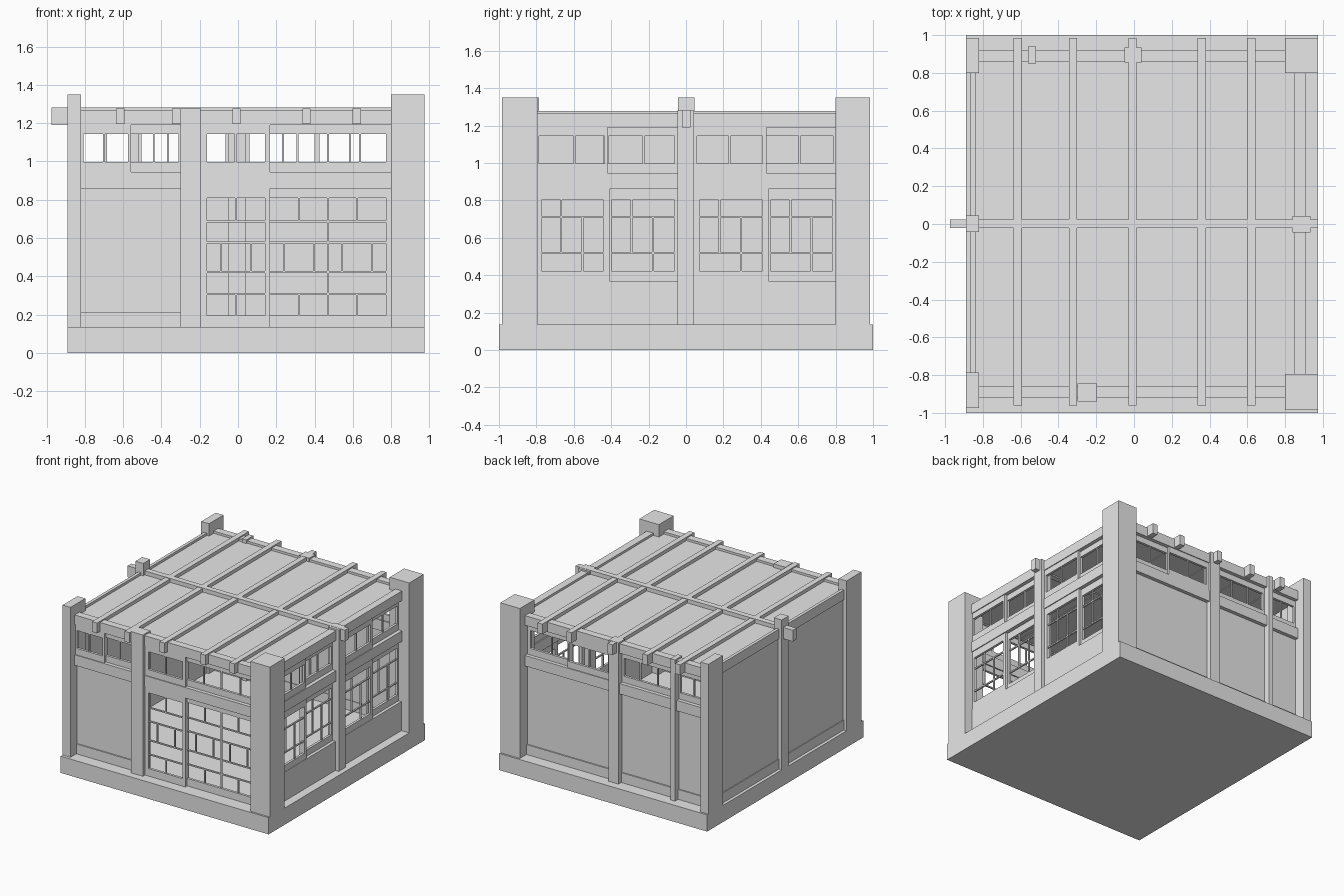
import bpy

cube = bpy.data.objects.get("Cube")
if cube:
    bpy.data.objects.remove(cube, do_unlink=True)

grey = bpy.data.materials.new("plain_grey")
grey.use_nodes = True
grey.diffuse_color = (0.8, 0.8, 0.8, 1)
grey.node_tree.nodes["Principled BSDF"].inputs["Base Color"].default_value = (0.8, 0.8, 0.8, 1)

FACES = [(0, 2, 3, 1), (4, 5, 7, 6), (0, 1, 5, 4), (2, 6, 7, 3), (0, 4, 6, 2), (1, 3, 7, 5)]


def build(name, boxes):
    """One object from a list of boxes given as (x range, y range, z range)."""
    verts, faces = [], []
    for xs, ys, zs in boxes:
        n = len(verts)
        verts += [(x, y, z) for x in sorted(xs) for y in sorted(ys) for z in sorted(zs)]
        faces += [[n + i for i in f] for f in FACES]
    mesh = bpy.data.meshes.new(name)
    mesh.from_pydata(verts, [], faces)
    mesh.materials.append(grey)
    obj = bpy.data.objects.new(name, mesh)
    bpy.context.collection.objects.link(obj)
    return obj


def on_wall(side, u, d, z):
    """Box along a wall: u runs along it, d is distance from the centre."""
    if side == "front":
        return u, (-d[0], -d[1]), z
    if side == "back":
        return u, d, z
    return d, u, z


def panel(name, side, outer, opening, d, bars):
    """Open frame with thin bars; bars are (u range, z range)."""
    (u0, u1, z0, z1), (a0, a1, b0, b1) = outer, opening
    parts = [((u0, a0), (z0, z1)), ((a1, u1), (z0, z1)),
             ((a0, a1), (z0, b0)), ((a0, a1), (b1, z1))]
    boxes = [on_wall(side, u, d, z) for u, z in parts]
    mid = (d[0] + d[1]) / 2
    boxes += [on_wall(side, u, (mid - 0.006, mid + 0.006), z) for u, z in bars]
    return build(name, boxes)


def upright(u, z0, z1):
    return (u - 0.005, u + 0.005), (z0, z1)


def rail(z, u0, u1):
    return (u0, u1), (z - 0.005, z + 0.005)


GROUND, HEAD, TRANSOM, TOP = 0.135, 0.86, 0.945, 1.19

# Base and roof
build("base", [((-0.89, 0.975), (-1, 1), (0, GROUND))])
build("roof_slab", [((-0.85, 0.87), (-0.88, 0.88), (1.2, 1.25))])

# Corner posts
for name, x, y in [("front_left", (0.8, 0.975), (-0.985, -0.795)),
                   ("back_left", (0.8, 0.975), (0.8, 0.985)),
                   ("front_right", (-0.89, -0.82), (-0.975, -0.785)),
                   ("back_right", (-0.89, -0.82), (0.8, 0.985))]:
    build(name + "_corner_post", [(x, y, (GROUND, 1.35))])

# Intermediate posts
build("front_post", [((-0.3, -0.195), (-0.94, -0.845), (GROUND, 1.28))])
build("back_middle_post", [((-0.05, 0.04), (0.855, 0.935), (GROUND, 1.28))])
build("back_thin_post", [((-0.56, -0.52), (0.85, 0.94), (GROUND, 1.28))])
build("left_middle_post", [((0.84, 0.935), (-0.045, 0.042), (GROUND, 1.28))])
build("right_middle_post", [((-0.89, -0.82), (-0.042, 0.045), (GROUND, 1.35))])

# Rafters and the long beam across them
for i, x in enumerate((-0.615, -0.323, -0.008, 0.358, 0.62)):
    build(f"rafter_{i + 1}", [((x - 0.022, x + 0.022), (-0.96, 0.985), (1.195, 1.278))])
build("ridge_beam", [((-0.975, 0.975), (-0.022, 0.024), (1.19, 1.282))])

# Top and middle beams of the three framed walls
for side, u, d in [("front", (-0.82, 0.8), (0.86, 0.92)),
                   ("back", (-0.82, 0.8), (0.86, 0.92)),
                   ("left", (-0.795, 0.8), (0.85, 0.91))]:
    build(side + "_top_beam", [on_wall(side, u, d, (TOP, 1.268))])
    build(side + "_middle_beam", [on_wall(side, u, d, (HEAD, TRANSOM))])

# Solid wall on the right side
build("right_wall", [((-0.858, -0.84), (-0.785, 0.8), (GROUND, 1.268)),
                     ((-0.865, -0.84), (-0.785, 0.8), (GROUND, 0.215)),
                     ((-0.865, -0.84), (-0.785, 0.8), (TOP, 1.27))])

# Solid panels with skirting on the front and back
for side, u0, u1 in [("front", -0.82, -0.3), ("back", -0.82, -0.56),
                     ("back", -0.52, -0.05), ("back", 0.04, 0.8)]:
    build(side + "_solid_panel", [on_wall(side, (u0, u1), (0.875, 0.89), (GROUND, HEAD)),
                                  on_wall(side, (u0, u1), (0.87, 0.9), (GROUND, 0.215))])

# Layers for overlapping sliding panels
OUTER, INNER = (0.893, 0.913), (0.87, 0.89)
SIDE_OUTER, SIDE_INNER = (0.883, 0.903), (0.86, 0.88)


# Transom windows: wall, outer range, opening range, bars, layer
transoms = [
    ("front", (-0.82, -0.56), (-0.806, -0.575), (-0.7,), OUTER),
    ("front", (-0.575, -0.3), (-0.56, -0.31), (-0.44,), INNER),
    ("front", (-0.195, 0.168), (-0.163, 0.14), (-0.012,), OUTER),
    ("front", (0.14, 0.8), (0.168, 0.773), (0.31, 0.47, 0.638), INNER),
    ("back", (-0.82, -0.56), (-0.806, -0.575), (-0.69,), INNER),
    ("back", (-0.52, -0.05), (-0.505, -0.065), (-0.365, -0.21), INNER),
    ("back", (0.04, 0.425), (0.06, 0.415), (0.235,), OUTER),
    ("back", (0.4, 0.8), (0.425, 0.773), (0.585,), INNER),
    ("left", (-0.795, -0.42), (-0.785, -0.437), (-0.597,), SIDE_OUTER),
    ("left", (-0.44, -0.045), (-0.415, -0.062), (-0.227,), SIDE_INNER),
    ("left", (0.042, 0.43), (0.058, 0.41), (0.233,), SIDE_OUTER),
    ("left", (0.41, 0.8), (0.43, 0.785), (0.607,), SIDE_INNER),
]
for side, u, o, bars, d in transoms:
    panel(side + "_transom", side, (*u, TRANSOM, TOP), (*o, 0.998, 1.143), d,
          [upright(b, 0.998, 1.143) for b in bars])

# Front lattice doors
ROWS = (0.196, 0.308, 0.423, 0.577, 0.687, 0.81)


def lattice(columns):
    bars = [rail(z, columns[0], columns[-1]) for z in ROWS[1:-1]]
    bars += [upright(c, ROWS[0], ROWS[-1]) for c in columns[1:-1]]
    for a, b in zip(columns, columns[1:]):
        w = b - a
        bars += [upright(a + w * 0.5, ROWS[0], ROWS[1]), upright(a + w * 0.5, ROWS[4], ROWS[5]),
                 upright(a + w * 0.24, ROWS[2], ROWS[3]), upright(a + w * 0.76, ROWS[2], ROWS[3])]
    return bars


for name, u, columns, d in [("narrow_door", (-0.195, 0.168), (-0.163, 0.14), OUTER),
                            ("wide_door", (0.14, 0.8), (0.168, 0.47, 0.773), INNER)]:
    panel(name, "front", (*u, GROUND, HEAD), (columns[0], columns[-1], ROWS[0], ROWS[-1]),
          d, lattice(columns))

# Left side: low panels and lattice windows
SILL = 0.37
for u, o, d in [((-0.795, -0.41), (-0.773, -0.441), SIDE_OUTER),
                ((-0.44, -0.045), (-0.398, -0.062), SIDE_INNER),
                ((0.042, 0.44), (0.072, 0.409), SIDE_OUTER),
                ((0.41, 0.8), (0.452, 0.783), SIDE_INNER)]:
    w = o[1] - o[0]
    panel("left_window", "left", (*u, SILL, HEAD), (*o, 0.422, 0.802), d,
          [rail(0.711, *o), rail(0.519, *o),
           upright(o[0] + w * 0.32, 0.519, 0.802), upright(o[0] + w * 0.66, 0.422, 0.711)])
for u in ((-0.795, -0.045), (0.042, 0.8)):
    build("left_low_panel", [on_wall("left", u, (0.86, 0.905), (GROUND, SILL))])
